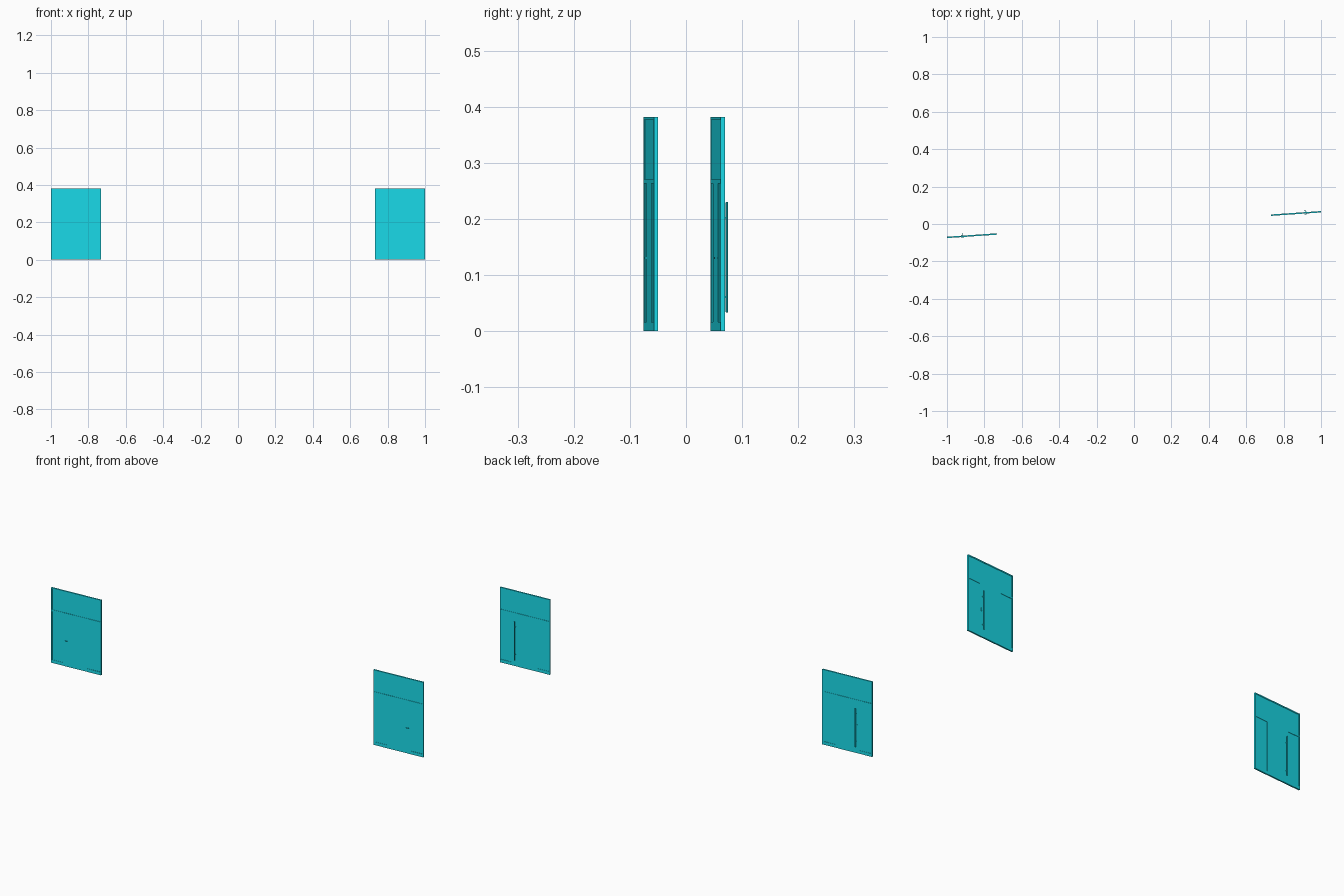
import bpy, bmesh
from math import radians
from mathutils import Matrix, Vector

if "Cube" in bpy.data.objects:
    bpy.data.objects.remove(bpy.data.objects["Cube"])

ANGLE = radians(3.9)
W, H, T = 0.269, 0.382, 0.0075     # panel width, height, frame depth
GLASS = 0.0042
HALF = W / 2

mat = bpy.data.materials.new("cyan")
mat.diffuse_color = (0.01, 0.72, 0.83, 1)
mat.use_nodes = True
mat.node_tree.nodes["Principled BSDF"].inputs["Base Color"].default_value = mat.diffuse_color


def make(name, boxes, place, mirror, bevel=0):
    """One object from boxes (u0, u1, v0, v1, z0, z1) in panel space."""
    bm = bmesh.new()
    for u0, u1, v0, v1, z0, z1 in boxes:
        if mirror:
            u0, u1 = -u1, -u0
        m = Matrix.Translation(((u0 + u1) / 2, (v0 + v1) / 2, (z0 + z1) / 2))
        m @= Matrix.Diagonal((u1 - u0, v1 - v0, z1 - z0, 1))
        bmesh.ops.create_cube(bm, size=1, matrix=m)
    me = bpy.data.meshes.new(name)
    bm.to_mesh(me)
    bm.free()
    ob = bpy.data.objects.new(name, me)
    bpy.context.collection.objects.link(ob)
    me.materials.append(mat)
    ob.matrix_world = place
    if bevel:
        b = ob.modifiers.new("bevel", 'BEVEL')
        b.width, b.segments = bevel, 1


def panel(side, x, y, mirror):
    place = Matrix.Translation((x, y, 0)) @ Matrix.Rotation(ANGLE, 4, 'Z')
    t, g, e = T / 2, GLASS / 2, 0.006
    d0, d1 = -0.067, 0.062           # door leaf edges

    # outer posts, sills and rails around the openings
    make(side + "_frame", [
        (-HALF, -HALF + e, -t, t, 0, H),
        (HALF - e, HALF, -t, t, 0, H),
        (-HALF + e, HALF - e, -t, t, H - e, H),
        (-HALF + e, HALF - e, -t, t, 0.263, 0.271),
        (-HALF + e, d0, -t, t, 0, 0.016),
        (d1, HALF - e, -t, t, 0, 0.016)], place, mirror)
    # flush door leaf
    make(side + "_door", [(d0, d1, -t, t, 0, 0.263)], place, mirror)
    # recessed panes
    make(side + "_side_panes", [
        (-HALF + e, d0, -g, g, 0.016, 0.263),
        (d1, HALF - e, -g, g, 0.016, 0.263)], place, mirror)
    make(side + "_transom_pane", [
        (-HALF + e, HALF - e, -g, g, 0.271, H - e)], place, mirror)
    # lever on the front
    make(side + "_front_lever", [
        (-0.057, -0.053, -t - 0.004, -t, 0.129, 0.132),
        (-0.057, -0.043, -t - 0.0055, -t - 0.0035, 0.129, 0.132)], place, mirror)
    # tall pull bar on the back, with its standoffs and lock
    make(side + "_pull_bar", [
        (-0.052, -0.047, t + 0.0075, t + 0.0118, 0.033, 0.23)], place, mirror, 0.001)
    make(side + "_pull_mounts", [
        (-0.051, -0.048, t, t + 0.008, z - 0.0015, z + 0.0015)
        for z in (0.061, 0.202)], place, mirror)
    make(side + "_lock", [(-0.057, -0.053, t, t + 0.003, 0.128, 0.146)], place, mirror)


panel("left", -0.8658, -0.0625, False)
panel("right", 0.8658, 0.0563, True)
